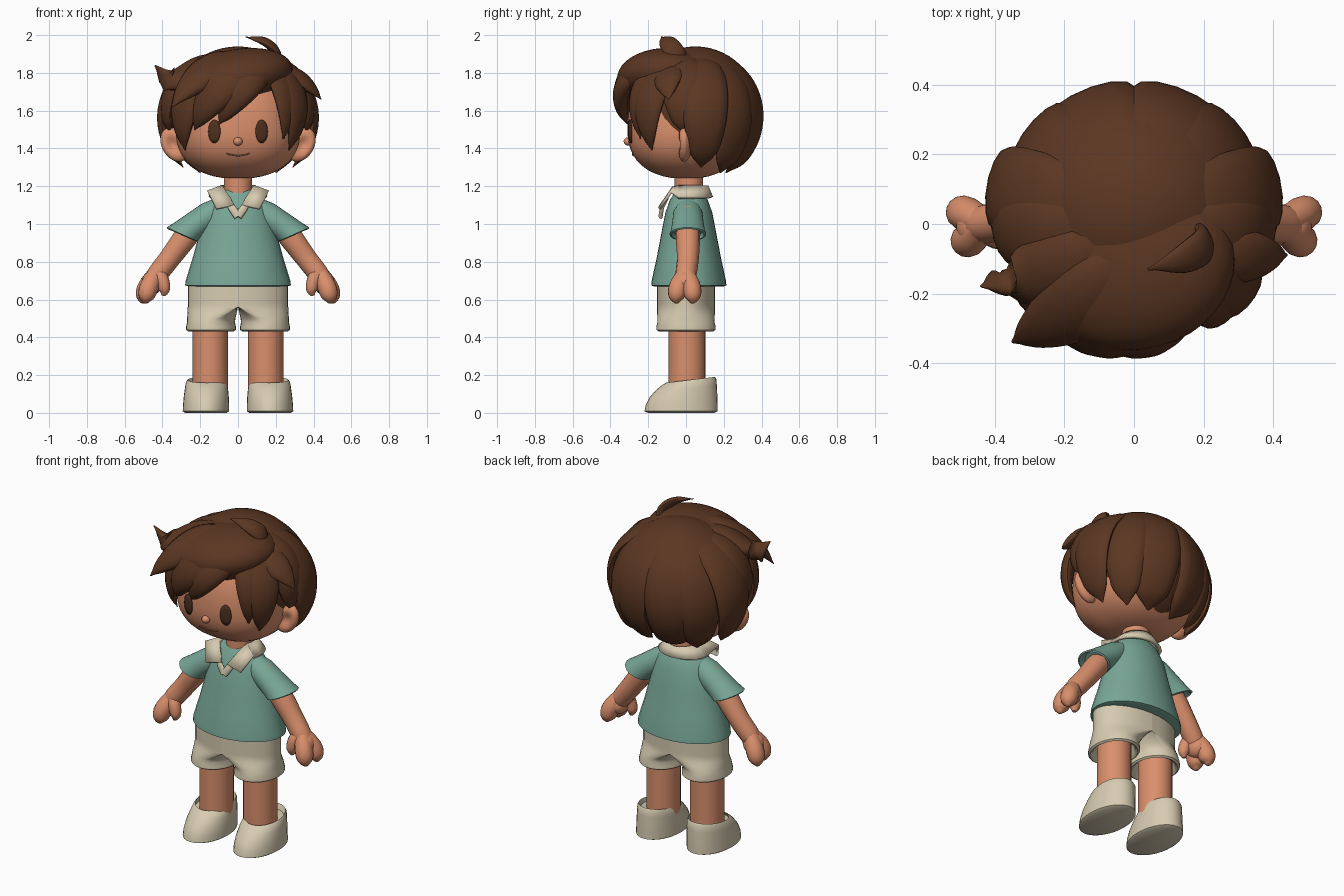
import bpy, bmesh
from math import sin, cos, pi, exp, radians
from mathutils import Vector

cube = bpy.data.objects.get("Cube")
if cube:
    bpy.data.objects.remove(cube)


def material(name, *rgb):
    m = bpy.data.materials.new(name)
    m.use_nodes = True
    m.diffuse_color = (*rgb, 1)
    m.node_tree.nodes["Principled BSDF"].inputs["Base Color"].default_value = (*rgb, 1)
    return m


SKIN = material("skin", 0.7, 0.275, 0.15)
HAIR = material("brown hair", 0.105, 0.038, 0.016)
TEAL = material("teal cloth", 0.19, 0.385, 0.31)
CREAM = material("cream cloth", 0.68, 0.6, 0.44)
EYE = material("dark brown eye", 0.075, 0.03, 0.014)
LIP = material("lip line", 0.36, 0.13, 0.07)


def finish(bm, name, mat, mirror=False, thick=0):
    bmesh.ops.recalc_face_normals(bm, faces=bm.faces)
    mesh = bpy.data.meshes.new(name)
    bm.to_mesh(mesh)
    bm.free()
    mesh.materials.append(mat)
    mesh.shade_smooth()
    mesh.set_sharp_from_angle(angle=radians(50))
    ob = bpy.data.objects.new(name, mesh)
    bpy.context.collection.objects.link(ob)
    if mirror:
        ob.modifiers.new("mirror", "MIRROR")
    if thick:
        solid = ob.modifiers.new("thickness", "SOLIDIFY")
        solid.thickness, solid.offset = thick, 0


def loft(name, rings, mat, **options):
    """Skin a closed surface over a list of rings."""
    bm = bmesh.new()
    loops = [[bm.verts.new(p) for p in ring] for ring in rings]
    count = len(loops[0])
    for low, high in zip(loops, loops[1:]):
        for i in range(count):
            j = (i + 1) % count
            bm.faces.new((low[i], low[j], high[j], high[i]))
    bm.faces.new(loops[0])
    bm.faces.new(loops[-1])
    finish(bm, name, mat, **options)


def circle(count):
    return [(cos(2 * pi * i / count), sin(2 * pi * i / count)) for i in range(count)]


def oval(x, y, z, rx, ry, tilt=0):
    """Horizontal ring; tilt raises its back edge."""
    return [Vector((x + rx * c, y + ry * s, z + tilt * ry * s)) for c, s in circle(32)]


SKULL = Vector((0, 0.04, 1.58))


def tube(name, points, mat, flat=1.0, centre=SKULL, steps=5, **options):
    """Tapered strand through (x, y, z, radius), flattened towards a centre."""
    P = [Vector(p) for p in points]
    P = [2 * P[0] - P[1]] + P + [2 * P[-1] - P[-2]]
    path = []
    for a, b, c, d in zip(P, P[1:], P[2:], P[3:]):
        for k in range(steps):
            t = k / steps
            path.append(b + 0.5 * t * ((c - a) + t * (2 * a - 5 * b + 4 * c - d)
                                       + t * t * (3 * b - a - 3 * c + d)))
    path.append(P[-2])
    rings = []
    for i, q in enumerate(path):
        ahead, behind = path[min(i + 1, len(path) - 1)], path[max(i - 1, 0)]
        along = (ahead - behind).xyz.normalized()
        side = along.cross(q.xyz - Vector(centre)).normalized()
        out = side.cross(along) * flat
        r = max(q.w, 0.004)
        rings.append([q.xyz + (side * c + out * s) * r for c, s in circle(14)])
    loft(name, rings, mat, **options)


def lock(name, start, tip, width, bulge=0.0, flat=0.45, blunt=0.8, **options):
    """Hair lock arching around the skull from start to tip."""
    a, b = Vector(start) - SKULL, Vector(tip) - SKULL
    points = []
    for i in range(10):
        t = i / 9
        reach = a.length * (1 - t) + b.length * t + bulge * sin(pi * t)
        spot = SKULL + a.normalized().slerp(b.normalized(), t) * reach
        swell = max(0, sin(pi * (0.15 + 0.85 * t))) ** blunt
        points.append((*spot, width * swell))
    tube("hair_" + name, points, HAIR, flat, steps=3, **options)


def ball(name, centre, radii, mat, power=2.0, shape=None, **options):
    bm = bmesh.new()
    bmesh.ops.create_uvsphere(bm, u_segments=40, v_segments=24, radius=1)
    for v in bm.verts:
        s = sum(abs(c) ** power for c in v.co) ** (-1 / power)
        p = Vector([c * s * r for c, r in zip(v.co, radii)])
        v.co = (shape(p) if shape else p) + Vector(centre)
    finish(bm, name, mat, **options)


# Head and face
POWER, LEVEL, WIDE, DEEP, UP, DOWN = 2.35, 1.5, 0.33, 0.31, 0.36, 0.26


def head_shape(p):
    return Vector((p.x, p.y, p.z * (DOWN / UP if p.z < 0 else 1)))


def face_point(x, z):
    tall = DOWN if z < LEVEL else UP
    rest = 1 - abs(x / WIDE) ** POWER - abs((z - LEVEL) / tall) ** POWER
    return (x, -DEEP * rest ** (1 / POWER) - 0.002, z)


ball("head", (0, 0, LEVEL), (WIDE, DEEP, UP), SKIN, POWER, head_shape)
ball("nose", (0, -0.306, 1.437), (0.024, 0.024, 0.022), SKIN)
loft("neck", [oval(0, 0.015, z, 0.075, 0.075) for z in (1.08, 1.3)], SKIN)

bm = bmesh.new()
rows = [[bm.verts.new(face_point(0.125 + 0.032 * k * c, LEVEL - 0.01 + 0.062 * k * s))
         for c, s in circle(28)] for k in (0.3, 0.65, 1)]
bm.faces.new(rows[0])
for inner, outer in zip(rows, rows[1:]):
    for i in range(28):
        bm.faces.new((inner[i - 1], inner[i], outer[i], outer[i - 1]))
finish(bm, "eyes", EYE, mirror=True, thick=0.005)

smile = [0.015 * i for i in range(-4, 5)]
tube("mouth", [(*face_point(x, 1.362 + 3 * x * x), 0.004) for x in smile], LIP, 0.8, steps=2)


def ear_shape(p):
    if p.y < 0:
        p.y += 0.032 * exp(-((p.x - 0.008) / 0.035) ** 2 - (p.z / 0.045) ** 2)
    p.x += 0.25 * p.z
    return p


ball("ears", (0.335, -0.01, 1.42), (0.073, 0.042, 0.09), SKIN, shape=ear_shape, mirror=True)

# Hair cap cut along the hairline, with a fuller front
bm = bmesh.new()
bmesh.ops.create_uvsphere(bm, u_segments=40, v_segments=28, radius=1)
for v in bm.verts:
    v.co = Vector((v.co.x * 0.36, v.co.y * 0.34 + 0.05, v.co.z * 0.345 + 1.595))
cut = bmesh.ops.bisect_plane(bm, geom=bm.verts[:] + bm.edges[:] + bm.faces[:],
                             plane_co=(0, 0.08, 1.29), plane_no=(0, 1, 1.1), clear_inner=True)
rim = [e for e in cut["geom_cut"] if isinstance(e, bmesh.types.BMEdge)]
bmesh.ops.holes_fill(bm, edges=rim)
finish(bm, "hair_cap", HAIR)
ball("hair_front", (-0.02, -0.1, 1.77), (0.31, 0.265, 0.155), HAIR,
     shape=lambda p: Vector((p.x, p.y, p.z + 0.15 * p.x)))

# Swept fringe, temples and flicks
lock("fringe_main", (0.12, -0.12, 1.86), (-0.23, -0.26, 1.5), 0.12, 0.025, 0.55)
lock("fringe_middle", (0.15, -0.15, 1.85), (-0.1, -0.3, 1.53), 0.09, 0.04, 0.55)
lock("fringe_right", (0, -0.1, 1.87), (-0.35, -0.34, 1.62), 0.12, -0.04, 0.55)
tube("hair_flick_right", [(0.05, -0.02, 1.87, 0.06), (-0.17, -0.11, 1.83, 0.11),
                          (-0.34, -0.16, 1.76, 0.08), (-0.44, -0.18, 1.84, 0)], HAIR, 0.55)
lock("temple_right", (-0.1, -0.1, 1.86), (-0.28, -0.18, 1.39), 0.11, 0.01)
lock("fringe_left", (0.12, -0.1, 1.87), (0.24, -0.24, 1.45), 0.075, 0.02)
lock("temple_left", (0.13, -0.05, 1.86), (0.27, -0.18, 1.39), 0.1, 0.025)
lock("flick_left", (0.2, -0.08, 1.82), (0.44, -0.09, 1.66), 0.08)
tube("hair_cowlick", [(0.19, -0.02, 1.83, 0.05), (0.2, -0.06, 1.91, 0.055),
                      (0.14, -0.1, 1.965, 0.045), (0.04, -0.13, 1.99, 0)], HAIR, 0.45)

# Blunt paired locks around the sides and back
lock("over_ears", (0.15, 0, 1.86), (0.36, -0.01, 1.48), 0.11, 0.02, 0.45, 0.6, mirror=True)
lock("sides", (0.15, 0.07, 1.86), (0.29, 0.08, 1.3), 0.125, 0.02, 0.35, 0.5, mirror=True)
lock("back_corners", (0.12, 0.15, 1.86), (0.2, 0.18, 1.27), 0.12, -0.015, 0.35, 0.45, mirror=True)
lock("back", (0.05, 0.15, 1.87), (0.075, 0.21, 1.27), 0.15, -0.015, 0.35, 0.45, mirror=True)

# Shirt body and flared sleeves
BODY = [(0.67, 0.262), (0.675, 0.28), (0.7, 0.277), (0.82, 0.24), (0.95, 0.205),
        (1.06, 0.175), (1.13, 0.14), (1.18, 0.09)]
loft("shirt", [oval(0, 0.015, z, r, r * 0.71) for z, r in BODY], TEAL)

shoulder, cuff = Vector((0.08, 0.01, 1.1)), Vector((0.295, 0.01, 0.945))
root, flare = Vector((0.6, 0, 0.8)), Vector((0.91, 0, 0.41))
SLEEVE = [(0, 0.05), (0.3, 0.072), (0.6, 0.077), (0.85, 0.083), (1, 0.09), (1.02, 0.08), (0.9, 0.07)]
loft("sleeves", [[shoulder.lerp(cuff, t) + root.lerp(flare, t * t) * r * c + Vector((0, r * s * 1.08, 0))
                  for c, s in circle(28)] for t, r in SLEEVE], TEAL, mirror=True)

# Collar with pointed flaps and placket
bm = bmesh.new()
pairs = []
for i in range(7):
    a = radians(90 - 19 * i)
    pairs.append(((0.085 * cos(a), 0.01 + 0.1 * sin(a), 1.2),
                  (0.15 * cos(a), 0.01 + 0.125 * sin(a), 1.14)))
pairs += [((0.075, -0.07, 1.19), (0.16, -0.08, 1.17)), ((0.02, -0.13, 1.1), (0.115, -0.14, 1.08))]
edges = [[bm.verts.new(p) for p in pair] for pair in pairs]
for (a, b), (c, d) in zip(edges, edges[1:]):
    bm.faces.new((a, c, d, b))
finish(bm, "collar", CREAM, mirror=True, thick=0.018)
tube("placket", [(0.06, -0.1, 1.14, 0.018), (0.035, -0.125, 1.09, 0.02), (0, -0.135, 1.04, 0.022)],
     CREAM, 0.5, centre=(0, 0.3, 1.08), mirror=True)

# Arms and mitten hands
HIP = (0, 0, 0.5)
tube("arms", [(0.17, 0.01, 1.06, 0.055), (0.27, 0.01, 0.94, 0.064), (0.36, 0.01, 0.82, 0.058),
              (0.43, 0, 0.73, 0.055), (0.46, 0, 0.68, 0.04)], SKIN, centre=HIP, mirror=True)
ball("palms", (0.453, -0.005, 0.69), (0.058, 0.066, 0.062), SKIN, mirror=True)
for name, x, y, z, r in (("back_fingers", 0.5, 0.035, 0.58, 0.05),
                         ("front_fingers", 0.485, -0.05, 0.58, 0.05),
                         ("thumbs", 0.39, -0.04, 0.62, 0.036)):
    tube(name, [(0.43, 0, 0.75, 0.04), (x * 0.7 + 0.13, y * 0.8, z + 0.09, r),
                (x, y, z + 0.035, r * 0.85), (x + 0.005, y, z, 0.01)], SKIN, centre=HIP, mirror=True)


# Shorts: each half blends from a leg opening into half of the waist
def shorts_ring(z, r):
    blend = min(1, max(0, (z - 0.49) / 0.07))
    leg, waist = oval(0.143, 0, z, r, r * 1.19), oval(0, 0, z, 0.266, 0.154)
    ring = []
    for p, q in zip(leg, waist):
        q.x = max(0, q.x)
        ring.append(p.lerp(q, blend))
    return ring


HEM = [(0.5, 0.1), (0.44, 0.11), (0.432, 0.122), (0.44, 0.132), (0.455, 0.132)]
HEM += [(0.48 + 0.02 * i, 0.127) for i in range(11)]
loft("shorts", [shorts_ring(z, r) if i else oval(0.143, 0, z, r, r) for i, (z, r) in enumerate(HEM)],
     CREAM, mirror=True)

# Legs and slip-on shoes
loft("legs", [oval(0.147, 0.005, z, 0.094, 0.097) for z in (0.1, 0.52)], SKIN, mirror=True)
SHOE = [(0, 0.9), (0.05, 1), (0.25, 1), (0.5, 1), (0.75, 1), (0.93, 1), (1, 0.95), (0.85, 0.85)]
loft("shoes", [oval(0.17 - 0.004 * t, 0.05 * t * t - 0.026, 0.175 * t, k * (0.123 - 0.016 * t * t),
                    k * (0.194 - 0.058 * t * t), 0.12 * t * t) for t, k in SHOE], CREAM, mirror=True)
